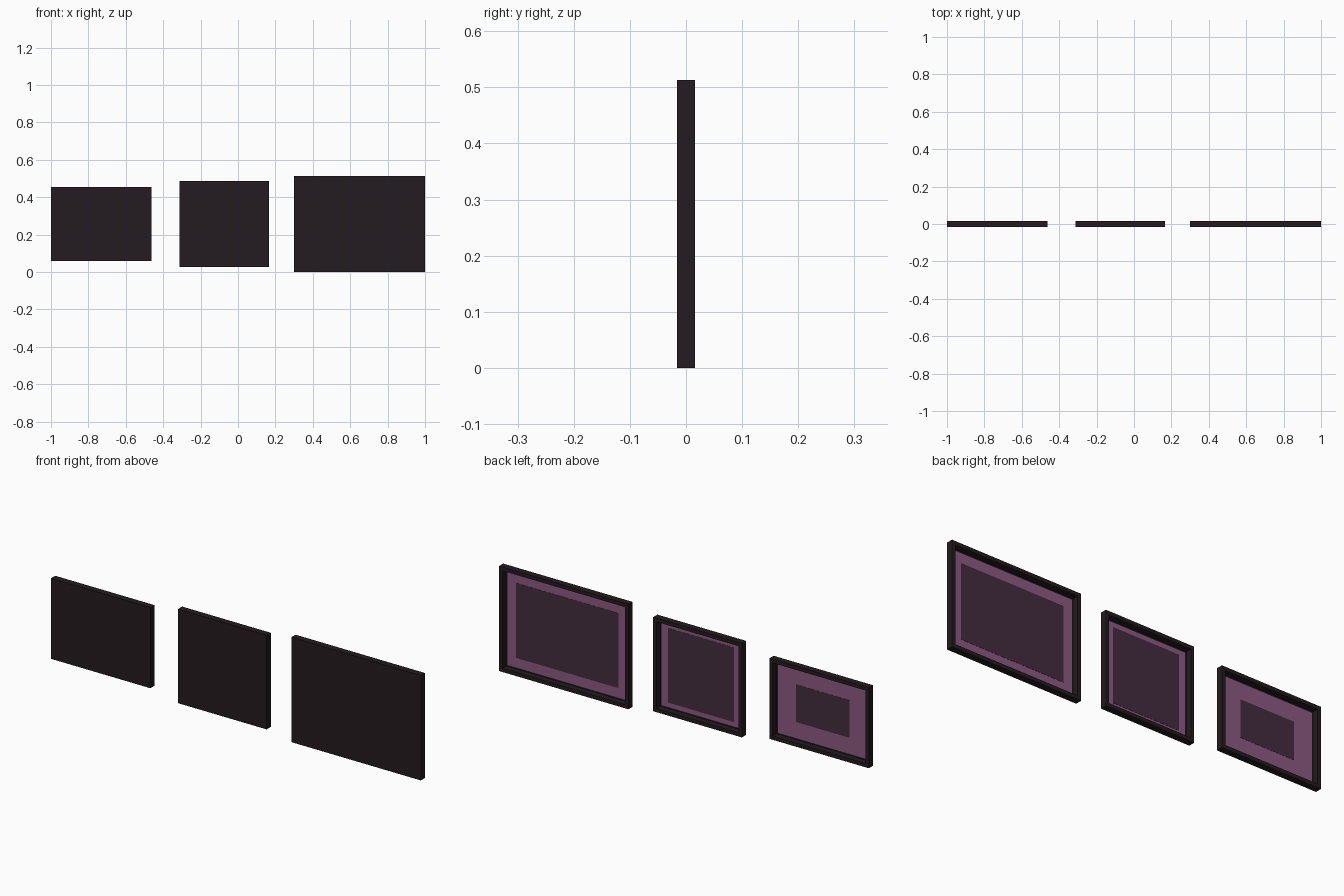
import bpy, bmesh
from mathutils import Matrix

if "Cube" in bpy.data.objects:
    bpy.data.objects.remove(bpy.data.objects["Cube"])

DEPTH, BORDER, MID_Z = 0.032, 0.026, 0.2565


def material(name, rgb):
    m = bpy.data.materials.new(name)
    m.diffuse_color = (*rgb, 1)
    m.use_nodes = True
    m.node_tree.nodes["Principled BSDF"].inputs["Base Color"].default_value = m.diffuse_color
    return m


FRAME = material("dark_frame", (0.017, 0.011, 0.014))
MAT = material("purple_mat", (0.26, 0.10, 0.22))
PICTURE = material("dusky_picture", (0.057, 0.026, 0.050))


def slab(name, mat, cx, w, h, y0, y1, recess=0):
    """Upright box; with recess > 0 its back face becomes a sunken tray."""
    bm = bmesh.new()
    bmesh.ops.create_cube(bm, size=1, matrix=Matrix.Diagonal((w, y1 - y0, h, 1)))
    if recess:
        back = max(bm.faces, key=lambda f: f.calc_center_median().y)
        bmesh.ops.inset_region(bm, faces=[back], thickness=BORDER)
        floor = bmesh.ops.extrude_discrete_faces(bm, faces=[back])["faces"][0]
        bmesh.ops.translate(bm, verts=floor.verts, vec=(0, -recess, 0))
    mesh = bpy.data.meshes.new(name)
    bm.to_mesh(mesh)
    bm.free()
    mesh.materials.append(mat)
    ob = bpy.data.objects.new(name, mesh)
    ob.location = (cx, (y0 + y1) / 2, MID_Z)
    bpy.context.collection.objects.link(ob)


# size name, left x, right x, frame height, picture width, picture height
for size, x0, x1, h, pw, ph in (
    ("small", -1.0, -0.463, 0.394, 0.288, 0.183),
    ("medium", -0.313, 0.166, 0.460, 0.357, 0.364),
    ("large", 0.300, 1.0, 0.513, 0.555, 0.366),
):
    cx, w = (x0 + x1) / 2, x1 - x0
    # Frame with solid panel on the front and tray open to the back
    slab(size + "_frame", FRAME, cx, w, h, -DEPTH / 2, DEPTH / 2, 0.0295)
    # Mat lying in the tray, and the picture on top of it
    slab(size + "_mat", MAT, cx, w - 2 * BORDER, h - 2 * BORDER, -0.0145, -0.012)
    slab(size + "_picture", PICTURE, cx, pw, ph, -0.0125, -0.011)
